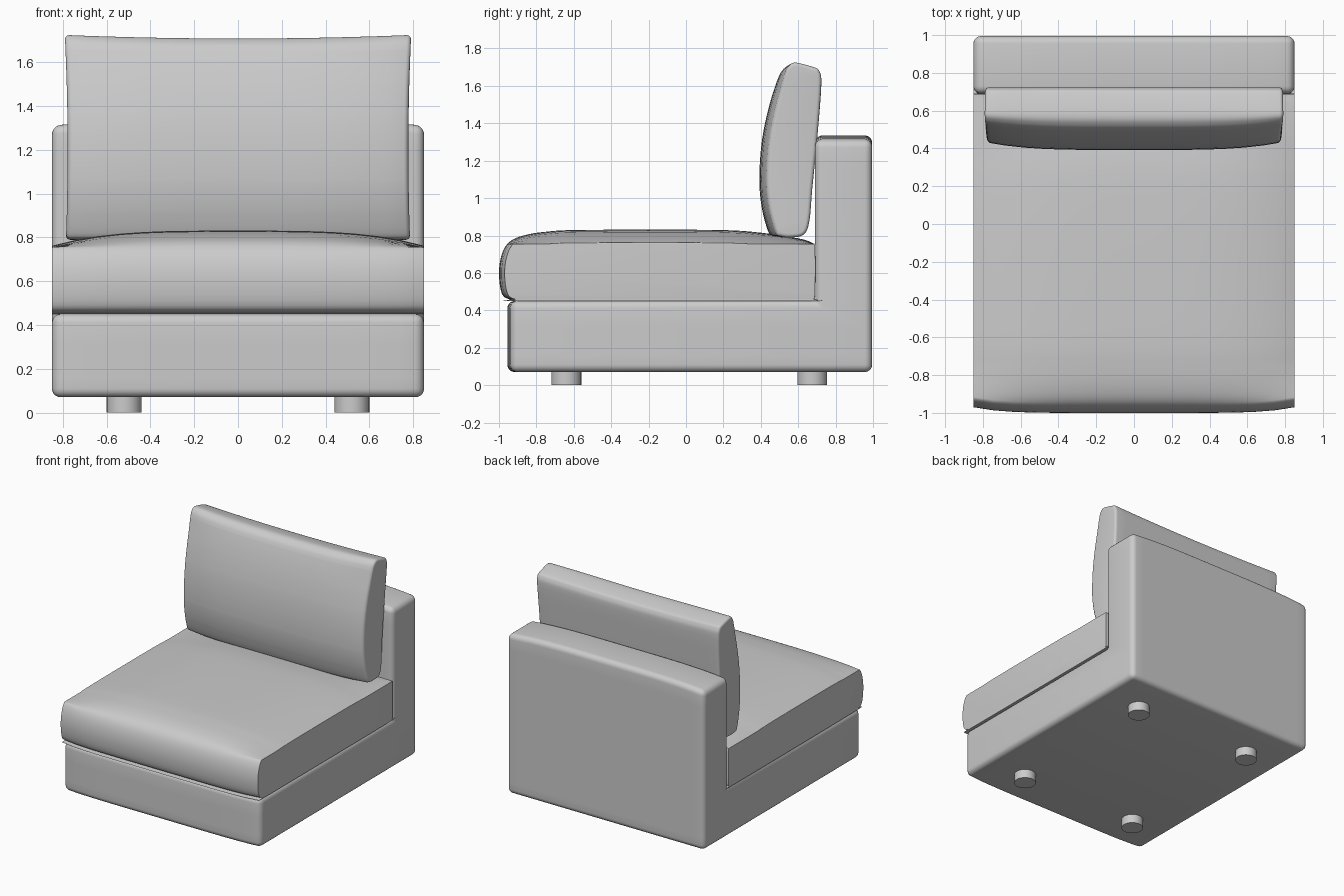
import bpy
import bmesh
from mathutils import Vector

cube = bpy.data.objects.get("Cube")
if cube:
    bpy.data.objects.remove(cube, do_unlink=True)

GREY = (0.6, 0.6, 0.6, 1)
fabric = bpy.data.materials.new("light_grey")
fabric.use_nodes = True
fabric.diffuse_color = GREY
fabric.node_tree.nodes["Principled BSDF"].inputs["Base Color"].default_value = GREY


def smooth_loop(points, steps=4):
    """Closed Catmull-Rom curve through the points."""
    pts = [Vector(p) for p in points]
    n = len(pts)
    out = []
    for i in range(n):
        a, b, c, d = (pts[(i + k) % n] for k in (-1, 0, 1, 2))
        for s in range(steps):
            t = s / steps
            out.append(0.5 * (2 * b + (c - a) * t + (2 * a - 5 * b + 4 * c - d) * t**2
                              + (3 * b - a - 3 * c + d) * t**3))
    return out


def finish(obj):
    obj.data.materials.append(fabric)
    bpy.ops.object.select_all(action="DESELECT")
    obj.select_set(True)
    bpy.context.view_layer.objects.active = obj
    bpy.ops.object.shade_smooth_by_angle(angle=0.7)


def upholstery(name, profile, half, radius, shape, all_edges=False):
    """Side profile (y, z) swept across x, edges rounded, then puffed by shape(v, u)."""
    bm = bmesh.new()
    cap = bm.faces.new([bm.verts.new((-half, p[0], p[1])) for p in profile])
    side = bmesh.ops.extrude_face_region(bm, geom=[cap])["geom"]
    moved = [v for v in side if isinstance(v, bmesh.types.BMVert)]
    bmesh.ops.translate(bm, verts=moved, vec=(2 * half, 0, 0))
    bmesh.ops.recalc_face_normals(bm, faces=bm.faces)
    rims = [e for e in bm.edges
            if all_edges or abs(e.verts[0].co.x - e.verts[1].co.x) < 0.01]
    bmesh.ops.bevel(bm, geom=rims, offset=radius, segments=5, profile=0.5,
                    affect="EDGES", clamp_overlap=True)
    # Extra cross sections let the puffing bend the surface
    cuts = 16
    for i in range(1, cuts):
        x = half * (2 * i / cuts - 1)
        bmesh.ops.bisect_plane(bm, geom=bm.verts[:] + bm.edges[:] + bm.faces[:],
                               plane_co=(x, 0, 0), plane_no=(1, 0, 0))
    for i in range(1, 12):
        bmesh.ops.bisect_plane(bm, geom=bm.verts[:] + bm.edges[:] + bm.faces[:],
                               plane_co=(0, 0, 0.15 * i + 0.01), plane_no=(0, 0, 1))
    for v in bm.verts:
        shape(v.co, min(1, abs(v.co.x) / half))
    mesh = bpy.data.meshes.new(name)
    bm.to_mesh(mesh)
    bm.free()
    obj = bpy.data.objects.new(name, mesh)
    bpy.context.collection.objects.link(obj)
    finish(obj)


# L-shaped frame: base and backrest in one piece
def frame_shape(co, u):
    if co.z > 1.2:
        co.z -= 0.025 * u**4
    if co.y < -0.8:
        co.y += 0.02 * u**6


upholstery("frame", [(-0.955, 0.07), (0.995, 0.07), (0.995, 1.335), (0.69, 1.335),
                     (0.69, 0.45), (-0.955, 0.45)], 0.85, 0.04, frame_shape, True)


# Seat cushion: crowned top and rounded nose, flatter towards the sides
def seat_shape(co, u):
    edge = u**3.5
    if co.z > 0.6:
        limit = 0.6 + (co.z - 0.6) * 0.7
        co.z += (max(limit, min(co.z, 0.755)) - co.z) * edge
    if co.y < -0.8:
        co.y += 0.03 * u**6


upholstery("seat_cushion", smooth_loop([
    (-0.94, 0.458), (-0.985, 0.49), (-1.0, 0.6), (-0.985, 0.7), (-0.945, 0.765),
    (-0.87, 0.8), (-0.75, 0.82), (-0.55, 0.83), (0.15, 0.83), (0.4, 0.815),
    (0.6, 0.785), (0.675, 0.76), (0.69, 0.73), (0.69, 0.5), (0.68, 0.46),
    (0.64, 0.45), (-0.85, 0.45)]), 0.85, 0.025, seat_shape)


# Back cushion: leaning, thinner at the ends, with raised top corners
def back_shape(co, u):
    front = max(0, min(1, (0.62 - co.y) / 0.15))
    co.y += 0.04 * front * u**4
    if co.z > 1.4:
        co.z -= 0.016 * (1 - u**2) * (co.z - 1.4) / 0.32
    co.x *= 0.985 + 0.015 * abs((co.z - 1.2) / 0.5) ** 2


upholstery("back_cushion", smooth_loop([
    (0.44, 0.82), (0.405, 0.95), (0.392, 1.1), (0.405, 1.3), (0.445, 1.5),
    (0.495, 1.66), (0.53, 1.71), (0.58, 1.725), (0.685, 1.7), (0.715, 1.675),
    (0.723, 1.6), (0.7, 1.3), (0.675, 1.05), (0.66, 0.88), (0.63, 0.805),
    (0.55, 0.79), (0.47, 0.795)]), 0.79, 0.03, back_shape)

# Short round feet
for side, x in (("left", 0.52), ("right", -0.52)):
    for end, y in (("front", -0.64), ("back", 0.675)):
        bpy.ops.mesh.primitive_cylinder_add(vertices=32, radius=0.08, depth=0.09,
                                            location=(x, y, 0.045))
        foot = bpy.context.object
        foot.name = f"{end}_{side}_foot"
        finish(foot)
